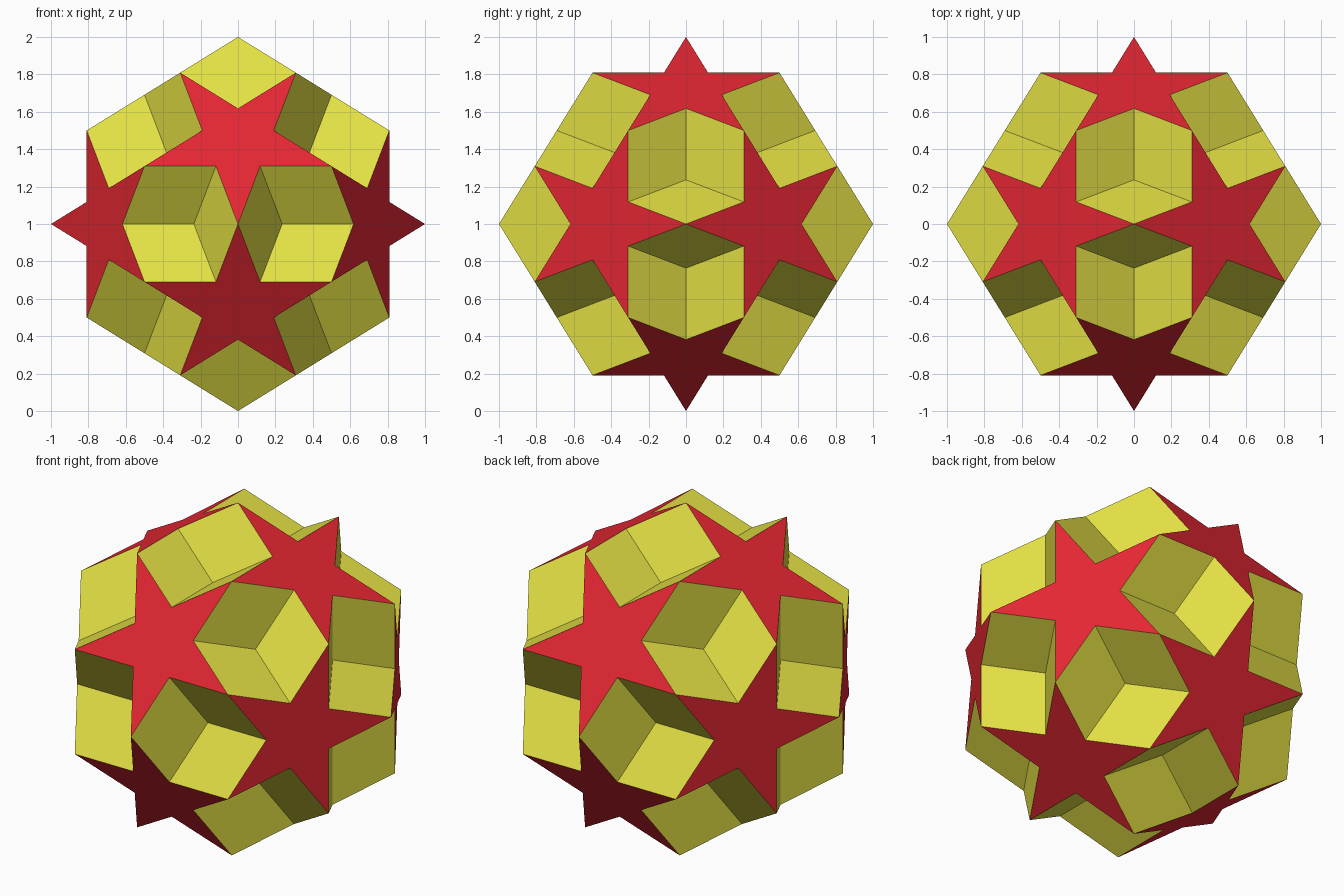
import bpy, math
from itertools import combinations, product
from mathutils import Vector

if "Cube" in bpy.data.objects:
    bpy.data.objects.remove(bpy.data.objects["Cube"])

PHI = (1 + math.sqrt(5)) / 2
LIFT = Vector((0, 0, 1))


def cyclic(x, y, z):
    """All sign choices and cyclic shifts of a coordinate triple."""
    found = set()
    for sx, sy, sz in product((1, -1), repeat=3):
        p = (x * sx + 0.0, y * sy + 0.0, z * sz + 0.0)
        for k in range(3):
            found.add(p[k:] + p[:k])
    return [Vector(p) for p in sorted(found)]


def material(name, rgb):
    m = bpy.data.materials.new(name)
    m.diffuse_color = (*rgb, 1)
    m.use_nodes = True
    m.node_tree.nodes["Principled BSDF"].inputs["Base Color"].default_value = m.diffuse_color
    return m


def build(name, polygons, mat):
    """Flat faced object from corner loops, with shared corners and outward faces."""
    index, verts, faces = {}, [], []
    for loop in polygons:
        face = []
        for p in loop:
            key = tuple(round(c, 4) + 0.0 for c in p)
            if key not in index:
                index[key] = len(verts)
                verts.append(p + LIFT)
            face.append(index[key])
        normal = sum((a.cross(b) for a, b in zip(loop, loop[1:] + loop[:1])), Vector())
        if normal.dot(sum(loop, Vector())) < 0:
            face.reverse()
        faces.append(face)
    mesh = bpy.data.meshes.new(name)
    mesh.from_pydata(verts, [], faces)
    mesh.materials.append(mat)
    mesh.update()
    bpy.context.collection.objects.link(bpy.data.objects.new(name, mesh))


# Thirty star tips and twelve star axes
tips = cyclic(1, 0, 0) + cyclic(PHI / 2, 0.5 / PHI, 0.5)
axes = cyclic(0, PHI, 1)

# Twelve five-pointed stars; remember the notch between each pair of neighbouring tips
stars, notch = [], {}
for axis in axes:
    n = axis.normalized()
    ring = [i for i, t in enumerate(tips) if t.dot(axis) > PHI - 0.01]
    c = sum((tips[i] for i in ring), Vector()) / 5
    u = (tips[ring[0]] - c).normalized()
    v = n.cross(u)
    ring.sort(key=lambda i: math.atan2((tips[i] - c).dot(v), (tips[i] - c).dot(u)))
    loop = []
    for k in range(5):
        a, b, opposite = ring[k], ring[(k + 1) % 5], ring[(k + 3) % 5]
        inner = c - (tips[opposite] - c) / PHI ** 2
        notch[frozenset((a, b))] = inner
        loop += [tips[a], inner]
    stars.append(loop)

# Twenty three-sided hollows between the stars, each of three rhombs
rhombs = []
for tri in combinations(range(len(tips)), 3):
    if all(frozenset(pair) in notch for pair in combinations(tri, 2)):
        for k in range(3):
            a, b, c = tri[k], tri[(k + 1) % 3], tri[(k + 2) % 3]
            p, q = notch[frozenset((a, b))], notch[frozenset((a, c))]
            rhombs.append([tips[a], p, p + q - tips[a], q])

build("stars", stars, material("red", (0.78, 0.02, 0.033)))
build("hollows", rhombs, material("yellow", (0.77, 0.75, 0.057)))
